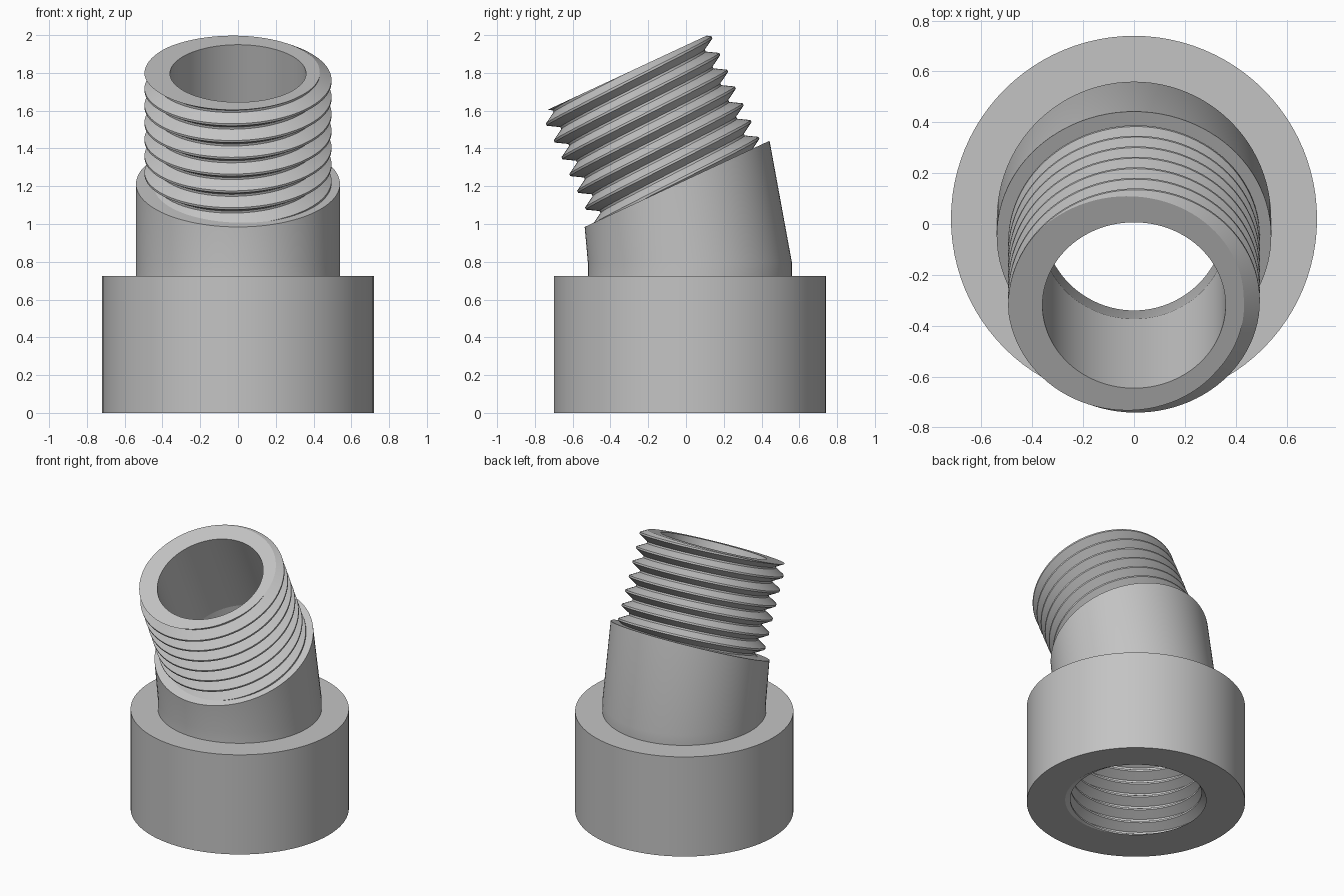
import bpy, bmesh, math
from mathutils import Matrix, Vector

cube = bpy.data.objects.get("Cube")
if cube:
    bpy.data.objects.remove(cube, do_unlink=True)

SEGS = 96
PITCH = 0.098
CREST, ROOT, BORE = 0.495, 0.433, 0.36
COLLAR_R, COLLAR_H, SOCKET_DEPTH = 0.72, 0.725, 0.64
NECK_R, BEND_Z, BASE_Y = 0.54, 0.80, 0.02
SPOUT_LEN = 0.645

base = Matrix.Translation((0, BASE_Y, 0))
tilt = Matrix.Translation((0, -0.047, 1.2125)) @ Matrix.Rotation(math.radians(25), 4, "X")

grey = bpy.data.materials.new("grey_plastic")
grey.use_nodes = True
grey.diffuse_color = (0.55, 0.55, 0.55, 1)
grey.node_tree.nodes["Principled BSDF"].inputs["Base Color"].default_value = (0.55, 0.55, 0.55, 1)


def polar(r, angle, z):
    return Vector((r * math.cos(angle), r * math.sin(angle), z))


def ring(bm, r, z, matrix=Matrix()):
    return [bm.verts.new(matrix @ polar(r, math.tau * i / SEGS, z)) for i in range(SEGS)]


def bridge(bm, a, b):
    for i in range(SEGS):
        j = (i + 1) % SEGS
        bm.faces.new((a[i], a[j], b[j], b[i]))


def finish(bm, name, matrix=Matrix()):
    bmesh.ops.recalc_face_normals(bm, faces=bm.faces[:])
    mesh = bpy.data.meshes.new(name)
    bm.to_mesh(mesh)
    bm.free()
    mesh.materials.append(grey)
    obj = bpy.data.objects.new(name, mesh)
    obj.matrix_world = matrix
    bpy.context.collection.objects.link(obj)
    bpy.ops.object.select_all(action="DESELECT")
    obj.select_set(True)
    bpy.context.view_layer.objects.active = obj
    bpy.ops.object.shade_smooth_by_angle(angle=math.radians(30))
    return obj


def threaded_body(name, length, phase, path, matrix):
    """Helical thread cut flat at both ends, closed by a turned wall along path."""
    bm = bmesh.new()
    # Thread profile: flat crest, flank, flat root, flank
    profile = [(CREST, -1 / 16), (CREST, 1 / 16), (ROOT, 7 / 16), (ROOT, 9 / 16), (CREST, 15 / 16)]
    start = phase % PITCH - 3 * PITCH
    steps = SEGS * (math.ceil(length / PITCH) + 5)
    previous = None
    for i in range(steps + 1):
        turn = i / SEGS
        angle = math.tau * (i % SEGS) / SEGS
        row = [bm.verts.new(polar(r, angle, start + PITCH * (turn + t))) for r, t in profile]
        if previous:
            for k in range(len(profile) - 1):
                bm.faces.new((previous[k], row[k], row[k + 1], previous[k + 1]))
        previous = row
    bmesh.ops.remove_doubles(bm, verts=bm.verts[:], dist=1e-5)
    # Trim the ends
    for z, direction in ((0, -1), (length, 1)):
        bmesh.ops.bisect_plane(bm, geom=bm.verts[:] + bm.edges[:] + bm.faces[:], dist=1e-5,
                               plane_co=(0, 0, z), plane_no=(0, 0, direction), clear_outer=True)
    rims = [[e for e in bm.edges if e.is_boundary and all(abs(v.co.z - z) < 1e-4 for v in e.verts)]
            for z in (0, length)]
    # Turned wall, then flat end faces between wall and thread
    rings = [ring(bm, r, z) for r, z in path]
    for a, b in zip(rings, rings[1:]):
        bridge(bm, a, b)
    for rim, circle in zip(rims, (rings[0], rings[-1])):
        edges = [bm.edges.get((circle[i - 1], circle[i])) for i in range(SEGS)]
        bmesh.ops.triangle_fill(bm, edges=rim + edges, use_beauty=True, normal=(0, 0, 1))
    return finish(bm, name, matrix)


# Collar with a threaded socket underneath
threaded_body("collar", SOCKET_DEPTH, -PITCH / 8,
              [(COLLAR_R, 0), (COLLAR_R, COLLAR_H), (BORE, COLLAR_H), (BORE, SOCKET_DEPTH)], base)

# Bent neck, lofted from a level ring to a tilted ring, with its bore
bm = bmesh.new()
rings = [ring(bm, r, z, m) for r, z, m in (
    (NECK_R, COLLAR_H, base), (NECK_R, BEND_Z, base), (NECK_R, 0, tilt),
    (BORE, 0, tilt), (BORE, BEND_Z, base), (BORE, COLLAR_H, base))]
for i in range(len(rings)):
    bridge(bm, rings[i - 1], rings[i])
finish(bm, "bent_neck")

# Tilted spout with an outside thread
threaded_body("threaded_spout", SPOUT_LEN, SPOUT_LEN - 0.044,
              [(BORE, 0), (BORE, SPOUT_LEN)], tilt)
